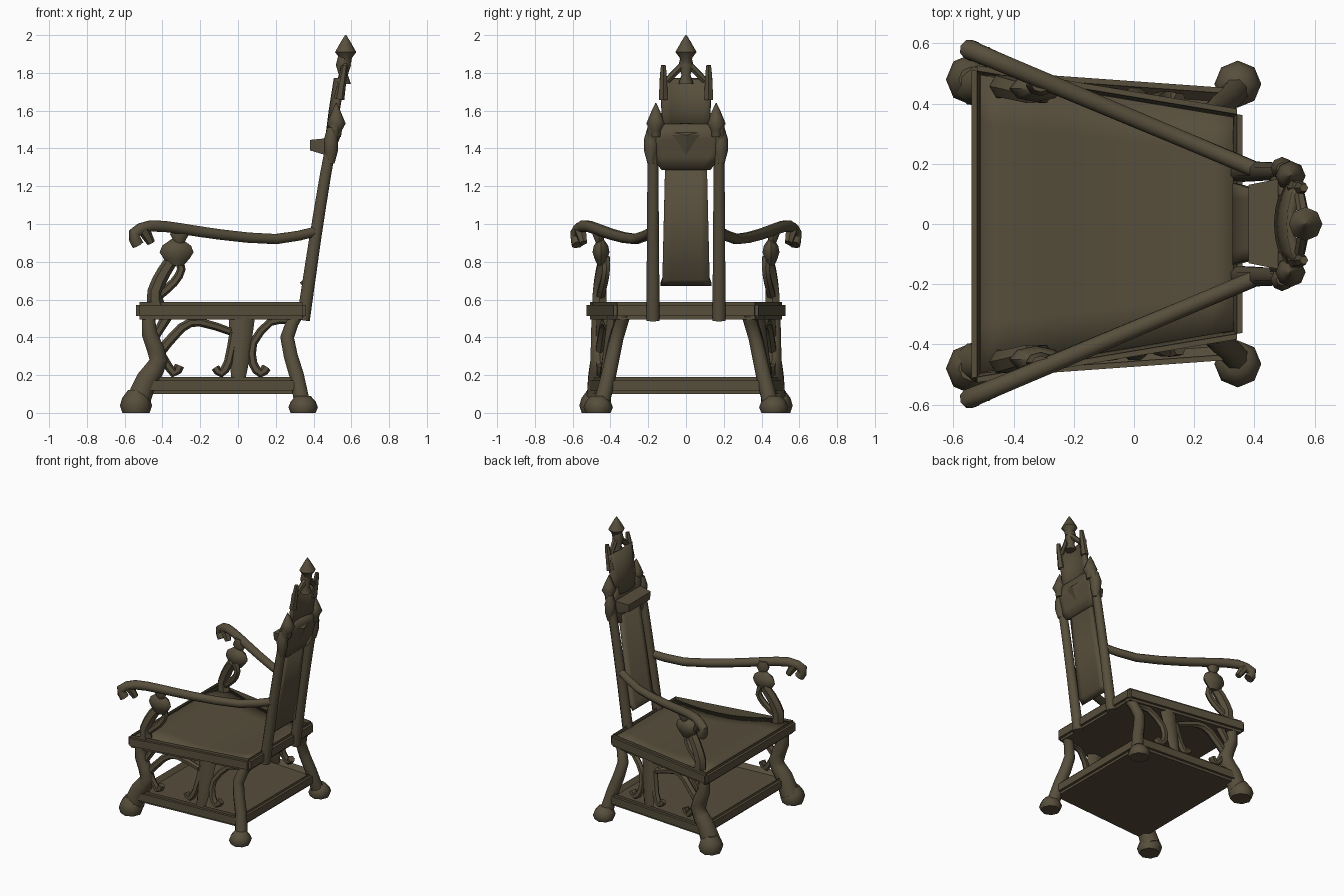
import bpy, bmesh
from math import cos, sin, tau, radians
from mathutils import Vector

if "Cube" in bpy.data.objects:
    bpy.data.objects.remove(bpy.data.objects["Cube"])

COLOUR = (0.095, 0.077, 0.045, 1)
wood = bpy.data.materials.new("dark wood")
wood.use_nodes = True
wood.diffuse_color = COLOUR
wood.node_tree.nodes["Principled BSDF"].inputs["Base Color"].default_value = COLOUR


def finish(name, bm, mirror=False, thickness=0, angle=50):
    """Turn a bmesh into a shaded object, optionally mirrored across y."""
    bmesh.ops.recalc_face_normals(bm, faces=bm.faces)
    mesh = bpy.data.meshes.new(name)
    bm.to_mesh(mesh)
    bm.free()
    mesh.materials.append(wood)
    part = bpy.data.objects.new(name, mesh)
    bpy.context.collection.objects.link(part)
    if thickness:
        solid = part.modifiers.new("Thickness", "SOLIDIFY")
        solid.thickness, solid.offset = thickness, 0
    if mirror:
        modifier = part.modifiers.new("Mirror", "MIRROR")
        modifier.use_axis = (False, True, False)
        modifier.use_mirror_merge = False
    bpy.ops.object.select_all(action="DESELECT")
    part.select_set(True)
    bpy.context.view_layer.objects.active = part
    bpy.ops.object.shade_smooth_by_angle(angle=radians(angle))


def skin(bm, rings):
    """Join closed rings of vertices and cap both ends."""
    for lower, upper in zip(rings, rings[1:]):
        count = len(lower)
        for k in range(count):
            n = (k + 1) % count
            bm.faces.new((lower[k], lower[n], upper[n], upper[k]))
    bm.faces.new(rings[0])
    bm.faces.new(rings[-1])


def side_plane(x, z):
    """Leaning side of the base, narrowing towards the back and the seat."""
    return 0.46 - (x + 0.45) * z / 3


def arm_plane(x, z):
    """Arms splay outwards towards the front."""
    return 0.35 - 0.42 * x


def post_plane(x, z):
    return 0.175


def smooth_path(points):
    """Add a curved midpoint to every span of the path."""
    ends = [points[0]] + points + [points[-1]]
    path = []
    for before, start, end, after in zip(ends, ends[1:], ends[2:], ends[3:]):
        path += [start, (start + end) * 0.5 + (start + end - before - after) / 16]
    return path + [points[-1]]


def tube(name, plane, start, end, *path, sides=8, flat=1, mirror=True):
    """Sweep a section tapering from start to end radius along (x, z) points."""
    bm = bmesh.new()
    points = smooth_path([Vector((x, plane(x, z), z)) for x, z in path])
    last = len(points) - 1
    rings = []
    for i, point in enumerate(points):
        along = (points[min(i + 1, last)] - points[max(i - 1, 0)]).normalized()
        side = (Vector((0, 1, 0)) - along * along.y).normalized()
        up = along.cross(side)
        radius = start + (end - start) * i / last
        turns = [tau * (k + 0.5) / sides for k in range(sides)]
        rings.append([bm.verts.new(point + radius * (side * cos(a) * flat + up * sin(a)))
                      for a in turns])
    skin(bm, rings)
    finish(name, bm, mirror)


def lathe(name, base, radius, height, profile, flat=1, mirror=True, sides=8):
    """Turn evenly spaced profile fractions about a vertical axis."""
    bm = bmesh.new()
    x, y, z = base
    rings = []
    for i, fraction in enumerate(profile):
        level = z + height * i / (len(profile) - 1)
        r = radius * fraction
        rings.append([bm.verts.new((x + r * cos(tau * k / sides),
                                    y + r * sin(tau * k / sides) * flat, level))
                      for k in range(sides)])
    skin(bm, rings)
    finish(name, bm, mirror)


def sheet(name, rows, thickness, bow=0, columns=6):
    """Loft a board through (x, z, half width) rows, bowed along x."""
    bm = bmesh.new()
    across = [2 * c / columns - 1 for c in range(columns + 1)]
    grid = [[bm.verts.new((x + bow * (1 - u * u), u * width, z)) for u in across]
            for x, z, width in rows]
    for lower, upper in zip(grid, grid[1:]):
        for c in range(columns):
            bm.faces.new((lower[c], lower[c + 1], upper[c + 1], upper[c]))
    finish(name, bm, thickness=thickness)


def tray(name, front, back, bottom, top, rim, sink):
    """Trapezoid board with rounded edges and a sunken top."""
    bm = bmesh.new()
    bmesh.ops.create_cube(bm, size=2)
    for v in bm.verts:
        x, width = front if v.co.x < 0 else back
        v.co = (x, v.co.y * width, bottom if v.co.z < 0 else top)
    bmesh.ops.bevel(bm, geom=list(bm.edges), offset=0.018, segments=2, affect="EDGES")
    bm.normal_update()
    panel = max((f for f in bm.faces if f.normal.z > 0.9), key=lambda f: f.calc_area())
    bmesh.ops.inset_region(bm, faces=[panel], thickness=rim)
    bmesh.ops.translate(bm, vec=(0, 0, -sink), verts=panel.verts)
    finish(name, bm, angle=40)


def hull(name, corners):
    """Convex block from (x, half width, z) corners on both sides."""
    bm = bmesh.new()
    points = {(x, side * y, z) for x, y, z in corners for side in (-1, 1)}
    bmesh.ops.convex_hull(bm, input=[bm.verts.new(p) for p in sorted(points)])
    finish(name, bm, angle=20)


# Base board, seat frame and dished seat panel
tray("base_board", front=(-0.5, 0.51), back=(0.34, 0.45), bottom=0.1, top=0.19, rim=0.04, sink=0.03)
tray("seat_frame", front=(-0.54, 0.53), back=(0.36, 0.38), bottom=0.495, top=0.588, rim=0.015, sink=0.07)
stations = [-0.51 + 0.07 * i for i in range(13)]
sheet("seat_panel", [(x, 0.572 - max(0, 0.04 - x * x / 3), 0.41 - x / 6) for x in stations],
      thickness=0.01)

# Legs with heavy feet
FOOT = (0.85, 1, 0.85, 0.5)
lathe("front_foot", (-0.54, 0.48, 0), 0.085, 0.12, FOOT)
lathe("back_foot", (0.345, 0.465, 0), 0.078, 0.09, FOOT)
tube("front_leg", side_plane, 0.07, 0.035,
     (-0.53, 0.06), (-0.48, 0.18), (-0.42, 0.28), (-0.47, 0.42), (-0.47, 0.53))
tube("back_leg", side_plane, 0.045, 0.035,
     (0.34, 0.05), (0.31, 0.2), (0.26, 0.4), (0.32, 0.53))

# Carved side brackets: branches off the front leg and a forked centre post
tube("leg_upper_branch", side_plane, 0.028, 0.02,
     (-0.43, 0.3), (-0.3, 0.45), (-0.2, 0.48), (-0.04, 0.43), sides=6)
tube("leg_lower_branch", side_plane, 0.02, 0.026,
     (-0.46, 0.42), (-0.4, 0.3), (-0.34, 0.21), (-0.31, 0.25), sides=6)
tube("leg_corner_stem", side_plane, 0.022, 0.03, (-0.44, 0.4), (-0.37, 0.52), sides=6)
tube("centre_post", side_plane, 0.035, 0.07, (0, 0.17), (0.01, 0.3), (0.02, 0.51), sides=6, flat=0.6)
tube("post_front_scroll", side_plane, 0.026, 0.022,
     (-0.02, 0.42), (-0.05, 0.27), (-0.09, 0.21), (-0.12, 0.24), sides=6)
tube("post_back_scroll", side_plane, 0.02, 0.026,
     (0.26, 0.49), (0.17, 0.48), (0.08, 0.37), (0.08, 0.26), (0.12, 0.21), (0.15, 0.24), sides=6)

# Arm supports: two twisted stems, a cup and a knob
tube("arm_support_stem", side_plane, 0.045, 0.033,
     (-0.43, 0.56), (-0.44, 0.64), (-0.39, 0.75), (-0.34, 0.82), sides=6)
tube("arm_support_twist", side_plane, 0.024, 0.022,
     (-0.42, 0.62), (-0.34, 0.69), (-0.3, 0.76), (-0.32, 0.82), sides=6)
lathe("arm_support_cup", (-0.325, 0.45, 0.78), 0.09, 0.14, (0.4, 0.75, 1, 0.85, 0.3), flat=0.5)
lathe("arm_support_knob", (-0.31, 0.46, 0.9), 0.05, 0.09, (0.5, 1, 0.6), flat=0.7)

# Arms ending in a curled hand grip
tube("arm", arm_plane, 0.028, 0.034,
     (0.41, 0.96), (0.2, 0.92), (-0.1, 0.945), (-0.3, 0.975), (-0.46, 0.99), (-0.55, 0.95), (-0.53, 0.89))
tube("arm_curl", arm_plane, 0.034, 0.022, (-0.5, 0.97), (-0.46, 0.9), sides=6)

# Back posts topped with pointed spires
SPIRE = (0.5, 0.6, 1, 0.7, 0.4, 0.05)
tube("back_post", post_plane, 0.038, 0.03,
     (0.345, 0.49), (0.383, 0.75), (0.413, 0.95), (0.465, 1.27), (0.515, 1.53))
lathe("post_shoulder", (0.492, 0.185, 1.32), 0.038, 0.19, (0.5, 0.95, 1, 0.5))
lathe("side_spire", (0.52, 0.16, 1.46), 0.05, 0.18, SPIRE)
lathe("top_spire", (0.57, 0, 1.85), 0.056, 0.15, SPIRE, mirror=False)
lathe("top_spire_stem", (0.558, 0, 1.74), 0.04, 0.15, (1, 0.6, 1, 0.7), mirror=False)

# Back panels, front cornice and rear pendant
sheet("back_panel", [(0.335, 0.68, 0.135), (0.37, 0.71, 0.125), (0.465, 1.34, 0.11)], thickness=0.025)
sheet("crest_board", [(0.468, 1.29, 0.13), (0.48, 1.36, 0.18), (0.5, 1.45, 0.19), (0.51, 1.53, 0.14)],
      thickness=0.045)
sheet("headboard", [(0.51, 1.48, 0.13), (0.525, 1.6, 0.125), (0.552, 1.77, 0.135)],
      thickness=0.03, bow=-0.03)
hull("cornice", [(0.38, 0.12, 1.39), (0.38, 0.13, 1.445), (0.48, 0.15, 1.36), (0.48, 0.15, 1.455)])
hull("rear_pendant", [(0.5, 0.17, 1.47), (0.545, 0, 1.47), (0.495, 0, 1.34), (0.51, 0.13, 1.5)])

# Pinnacles and arch on top of the headboard
tube("headboard_pinnacle", lambda x, z: 0.12, 0.028, 0.014,
     (0.535, 1.66), (0.555, 1.78), (0.565, 1.84), sides=6)
tube("headboard_arch", lambda x, z: 0.1 - (z - 1.76), 0.018, 0.02,
     (0.55, 1.76), (0.565, 1.84), sides=6)
